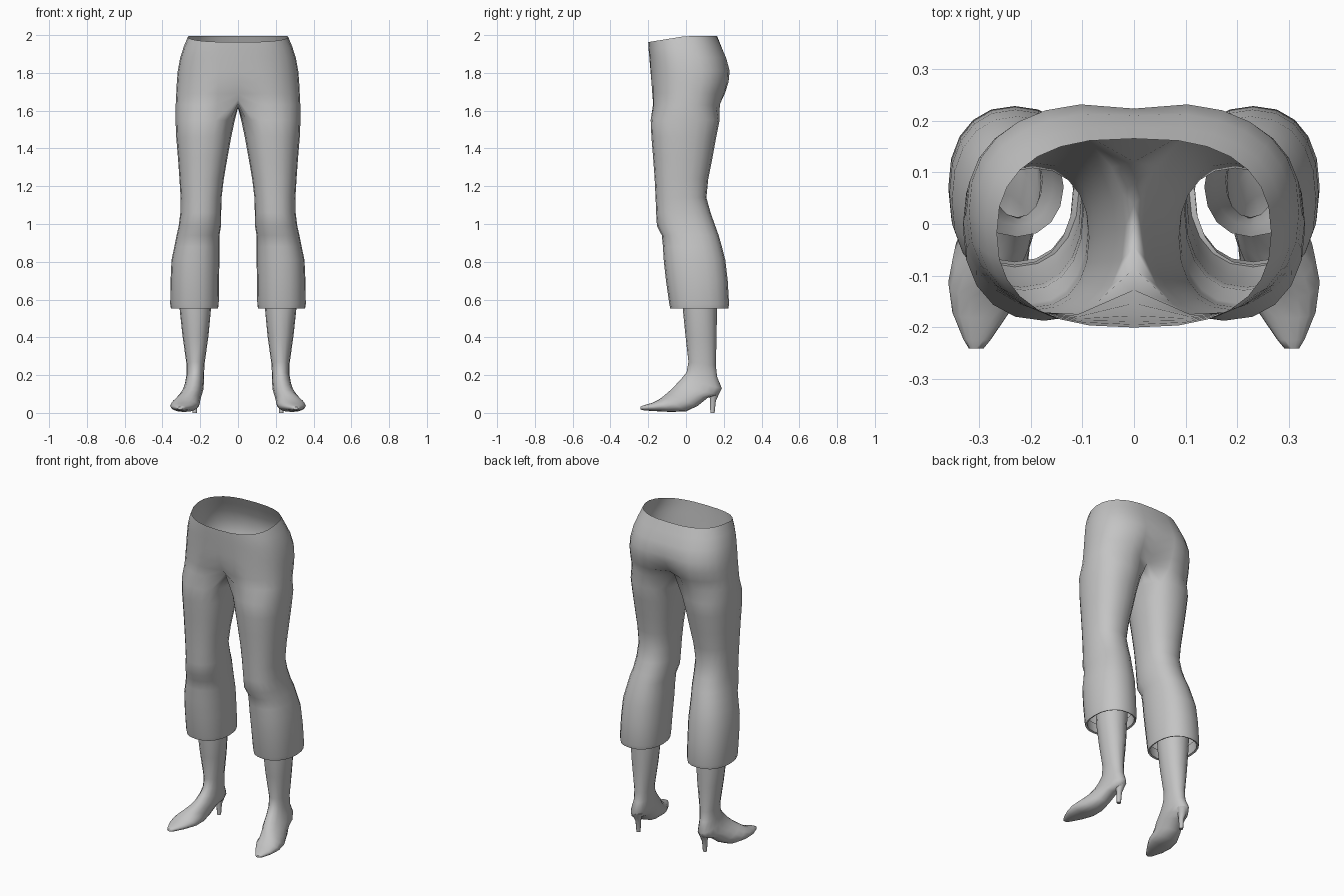
import bpy, bmesh, math

N = 20          # sides of every trouser ring
SEAM = 7        # ring index where the pelvis meets the centre line

if "Cube" in bpy.data.objects:
    bpy.data.objects.remove(bpy.data.objects["Cube"], do_unlink=True)

grey = bpy.data.materials.new("plain_grey")
grey.use_nodes = True
grey.diffuse_color = (0.55, 0.55, 0.55, 1)
grey.node_tree.nodes["Principled BSDF"].inputs["Base Color"].default_value = grey.diffuse_color


def spow(v, p):
    return math.copysign(abs(v) ** p, v)


def loft(name, rings, cap_start=False, cap_end=False, angle=60):
    """Skin a list of rings and mirror the result across x = 0."""
    bm = bmesh.new()
    rows = [[bm.verts.new(p) for p in ring] for ring in rings]
    for a, b in zip(rows, rows[1:]):
        for i in range(len(a)):
            j = (i + 1) % len(a)
            quad = (a[i], a[j], b[j], b[i])
            if any(abs(v.co.x) > 1e-5 for v in quad):   # leave the centre open
                bm.faces.new(quad)
    if cap_start:
        bm.faces.new(rows[0])
    if cap_end:
        bm.faces.new(rows[-1])
    bmesh.ops.delete(bm, geom=[v for v in bm.verts if not v.link_faces], context='VERTS')
    bmesh.ops.recalc_face_normals(bm, faces=bm.faces)
    # open sheets: make sure the outermost face looks outward
    far = max(bm.faces, key=lambda f: f.calc_center_median().x)
    if far.normal.x < 0:
        bmesh.ops.reverse_faces(bm, faces=bm.faces)
    mesh = bpy.data.meshes.new(name)
    bm.to_mesh(mesh)
    bm.free()
    mesh.materials.append(grey)
    obj = bpy.data.objects.new(name, mesh)
    bpy.context.collection.objects.link(obj)
    mirror = obj.modifiers.new("Mirror", 'MIRROR')
    mirror.merge_threshold = 0.0005
    bpy.ops.object.select_all(action='DESELECT')
    obj.select_set(True)
    bpy.context.view_layer.objects.active = obj
    bpy.ops.object.shade_smooth_by_angle(angle=math.radians(angle))
    return obj


def pelvis_ring(z, xo, front, back, dent_f, dent_b, slope=0, lift=0):
    """Half of a hip section; the inner points lie on the centre line."""
    cy, ry = (front + back) / 2, (back - front) / 2
    weight = {SEAM: 1, SEAM - 1: 0.15}
    ring = []
    for k in range(-SEAM, SEAM + 1):
        phi = k / SEAM * math.pi / 2
        w = weight.get(abs(k), 0)
        y = cy + ry * spow(math.sin(phi), 0.85)
        y += -w * dent_b if k > 0 else w * dent_f
        x = 0 if abs(k) == SEAM else xo * math.cos(phi) ** 0.75
        ring.append((x, y, z + slope * min(y, 0) + lift * w))
    y0, y1 = ring[-1][1], ring[0][1]
    inner = N - len(ring)
    for i in range(1, inner + 1):
        t = i / (inner + 1)
        sag = lift * (1 - 1.5 * math.sin(math.pi * t))
        ring.append((0, y0 + (y1 - y0) * t, z + sag))
    return ring


def leg_ring(z, xi, xo, front, back):
    cx, rx = (xi + xo) / 2, (xo - xi) / 2
    cy, ry = (front + back) / 2, (back - front) / 2
    ring = []
    for k in range(-SEAM, N - SEAM):
        a = k * math.tau / N
        ring.append((cx + rx * spow(math.cos(a), 0.88), cy + ry * spow(math.sin(a), 0.88), z))
    return ring


# Trousers: hips, crotch, then one leg down to a turned-in hem
hips = [
    (1.995, 0.265, -0.200, 0.165, 0, 0, 0.16),
    (1.94, 0.287, -0.198, 0.190, 0, 0.003, 0.08),
    (1.88, 0.306, -0.194, 0.218, 0, 0.008),
    (1.81, 0.319, -0.191, 0.238, 0.003, 0.015),
    (1.75, 0.324, -0.189, 0.235, 0.012, 0.035),
    (1.69, 0.327, -0.188, 0.218, 0.035, 0.055),
    (1.63, 0.330, -0.187, 0.195, 0.060, 0.075, 0, 0.03),
]
legs = [
    (1.55, 0.017, 0.331, -0.187, 0.178),
    (1.46, 0.036, 0.327, -0.183, 0.160),
    (1.35, 0.056, 0.318, -0.174, 0.140),
    (1.24, 0.075, 0.310, -0.166, 0.118),
    (1.14, 0.087, 0.304, -0.161, 0.108),
    (1.06, 0.089, 0.305, -0.158, 0.130),
    (0.99, 0.090, 0.314, -0.154, 0.155),
    (0.94, 0.098, 0.325, -0.128, 0.173),
    (0.88, 0.099, 0.337, -0.122, 0.190),
    (0.81, 0.098, 0.352, -0.118, 0.208),
    (0.70, 0.101, 0.357, -0.106, 0.221),
    (0.575, 0.102, 0.359, -0.088, 0.228),
    (0.552, 0.106, 0.355, -0.083, 0.224),
    (0.556, 0.116, 0.345, -0.073, 0.214),
    (0.62, 0.118, 0.343, -0.080, 0.212),
]
loft("trousers", [pelvis_ring(*h) for h in hips] + [leg_ring(*l) for l in legs])


def slanted_ring(upper, lower, cx, w, sides=16):
    """Oval spanning from an upper (y, z) point to a lower one."""
    ring = []
    for i in range(sides):
        a = i * math.tau / sides
        t = (1 - math.cos(a)) / 2
        ring.append((cx + w * spow(math.sin(a), 0.9),
                     upper[0] + (lower[0] - upper[0]) * t,
                     upper[1] + (lower[1] - upper[1]) * t))
    return ring


# Lower leg flowing into a pointed shoe
boot = [
    ((-0.025, 0.74), (0.168, 0.74), 0.226, 0.090),
    ((-0.017, 0.55), (0.164, 0.55), 0.226, 0.083),
    ((-0.003, 0.41), (0.162, 0.41), 0.225, 0.069),
    ((0.013, 0.27), (0.158, 0.25), 0.225, 0.048),
    ((0.003, 0.215), (0.165, 0.19), 0.226, 0.046),
    ((-0.025, 0.180), (0.190, 0.130), 0.231, 0.050),
    ((-0.055, 0.148), (0.172, 0.095), 0.238, 0.054),
    ((-0.080, 0.122), (0.115, 0.080), 0.248, 0.058),
    ((-0.100, 0.105), (0.060, 0.036), 0.263, 0.064),
    ((-0.120, 0.088), (0.000, 0.008), 0.276, 0.073),
    ((-0.145, 0.070), (-0.080, 0.005), 0.285, 0.074),
    ((-0.182, 0.052), (-0.160, 0.009), 0.296, 0.055),
    ((-0.225, 0.040), (-0.220, 0.013), 0.303, 0.027),
    ((-0.241, 0.032), (-0.241, 0.018), 0.305, 0.014),
]
loft("lower_leg_and_shoe", [slanted_ring(*b) for b in boot], cap_end=True)

# Slim heel under the shoe
heel = [
    (0.125, 0.152, 0.036, 0.034),
    (0.095, 0.148, 0.024, 0.026),
    (0.065, 0.143, 0.015, 0.016),
    (0.0, 0.140, 0.012, 0.012),
]
heel_rings = [[(0.229 + rx * math.cos(i * math.tau / 10), y + ry * math.sin(i * math.tau / 10), z)
               for i in range(10)] for z, y, rx, ry in heel]
loft("shoe_heel", heel_rings, cap_start=True, cap_end=True)
